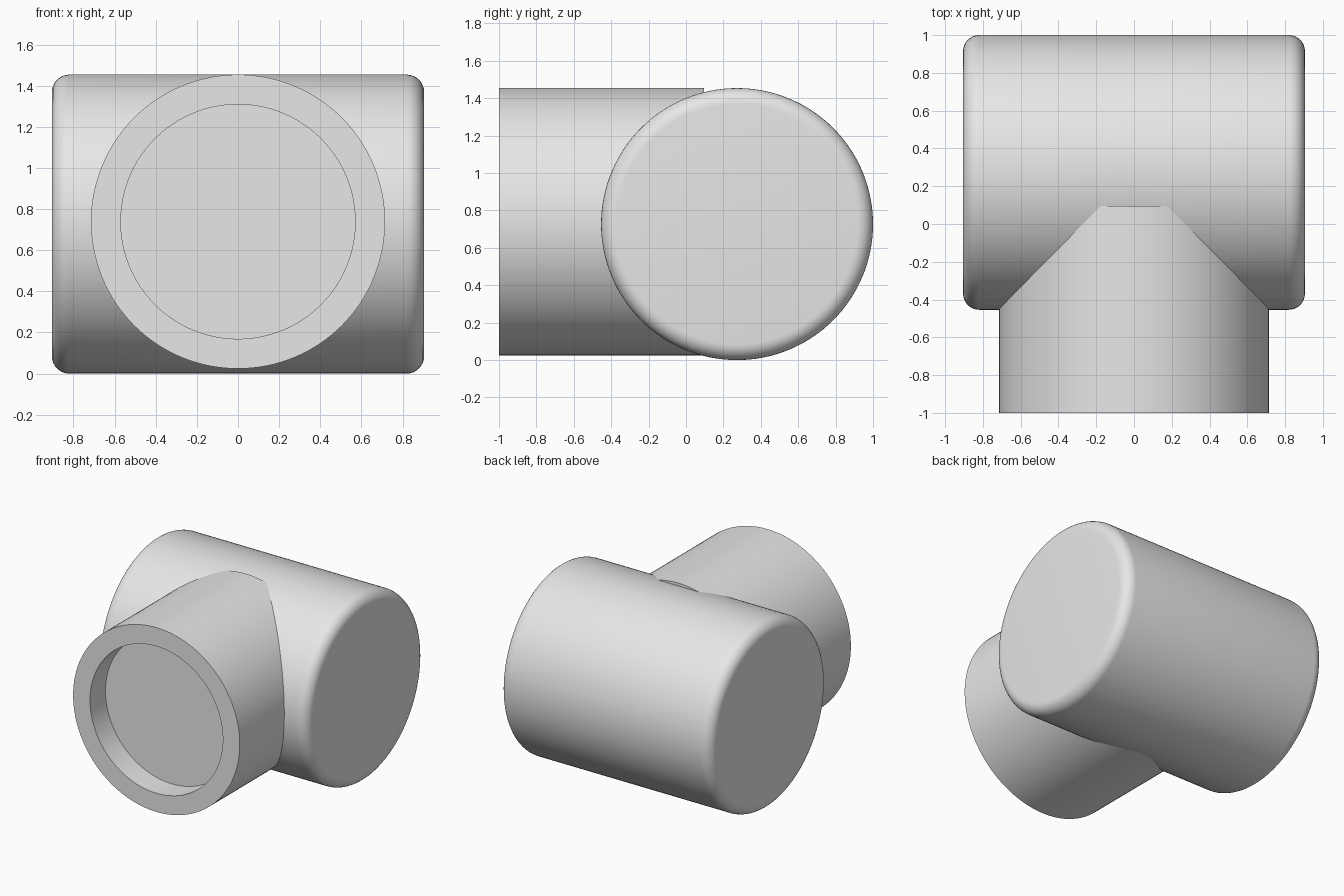
import bpy
import bmesh
from math import pi, sin, cos, radians
from mathutils import Matrix, Vector

cube = bpy.data.objects.get("Cube")
if cube:
    bpy.data.objects.remove(cube, do_unlink=True)

SEGMENTS = 128

grey = bpy.data.materials.new("light_grey")
grey.use_nodes = True
colour = (0.8, 0.8, 0.8, 1)
grey.diffuse_color = colour
grey.node_tree.nodes["Principled BSDF"].inputs["Base Color"].default_value = colour


def lathe(name, profile, turn, location):
    """Spin (radius, height) points around z, then turn the part into place."""
    bm = bmesh.new()
    verts = [bm.verts.new((r, 0, h)) for r, h in profile]
    edges = [bm.edges.new(pair) for pair in zip(verts, verts[1:])]
    bmesh.ops.spin(bm, geom=verts + edges, cent=(0, 0, 0), axis=(0, 0, 1),
                   angle=2 * pi, steps=SEGMENTS, use_duplicate=False)
    bmesh.ops.remove_doubles(bm, verts=bm.verts, dist=1e-4)
    bmesh.ops.recalc_face_normals(bm, faces=bm.faces)
    bmesh.ops.transform(bm, matrix=Matrix.Translation(Vector(location)) @ turn,
                        verts=bm.verts)
    mesh = bpy.data.meshes.new(name)
    bm.to_mesh(mesh)
    bm.free()
    mesh.materials.append(grey)
    obj = bpy.data.objects.new(name, mesh)
    bpy.context.collection.objects.link(obj)
    bpy.ops.object.select_all(action='DESELECT')
    obj.select_set(True)
    bpy.context.view_layer.objects.active = obj
    bpy.ops.object.shade_smooth_by_angle(angle=radians(30))
    return obj


# Cross barrel with rounded rims, lying along x
half, radius, rim = 0.905, 0.727, 0.085
arc = [(radius - rim + rim * sin(a), half - rim + rim * cos(a))
       for a in (i * pi / 16 for i in range(9))]
barrel = [(0, half)] + arc + [(r, -h) for r, h in reversed(arc)] + [(0, -half)]
lathe("cross_barrel", barrel, Matrix.Rotation(pi / 2, 4, 'Y'), (0, 0.273, radius))

# Branch pipe running to the front, with a shallow round socket in its end
branch = [(0, 0.81), (0.57, 0.81), (0.57, 1), (0.715, 1), (0.715, -0.095), (0, -0.095)]
lathe("branch_pipe", branch, Matrix.Rotation(pi / 2, 4, 'X'), (0, 0, 0.739))
